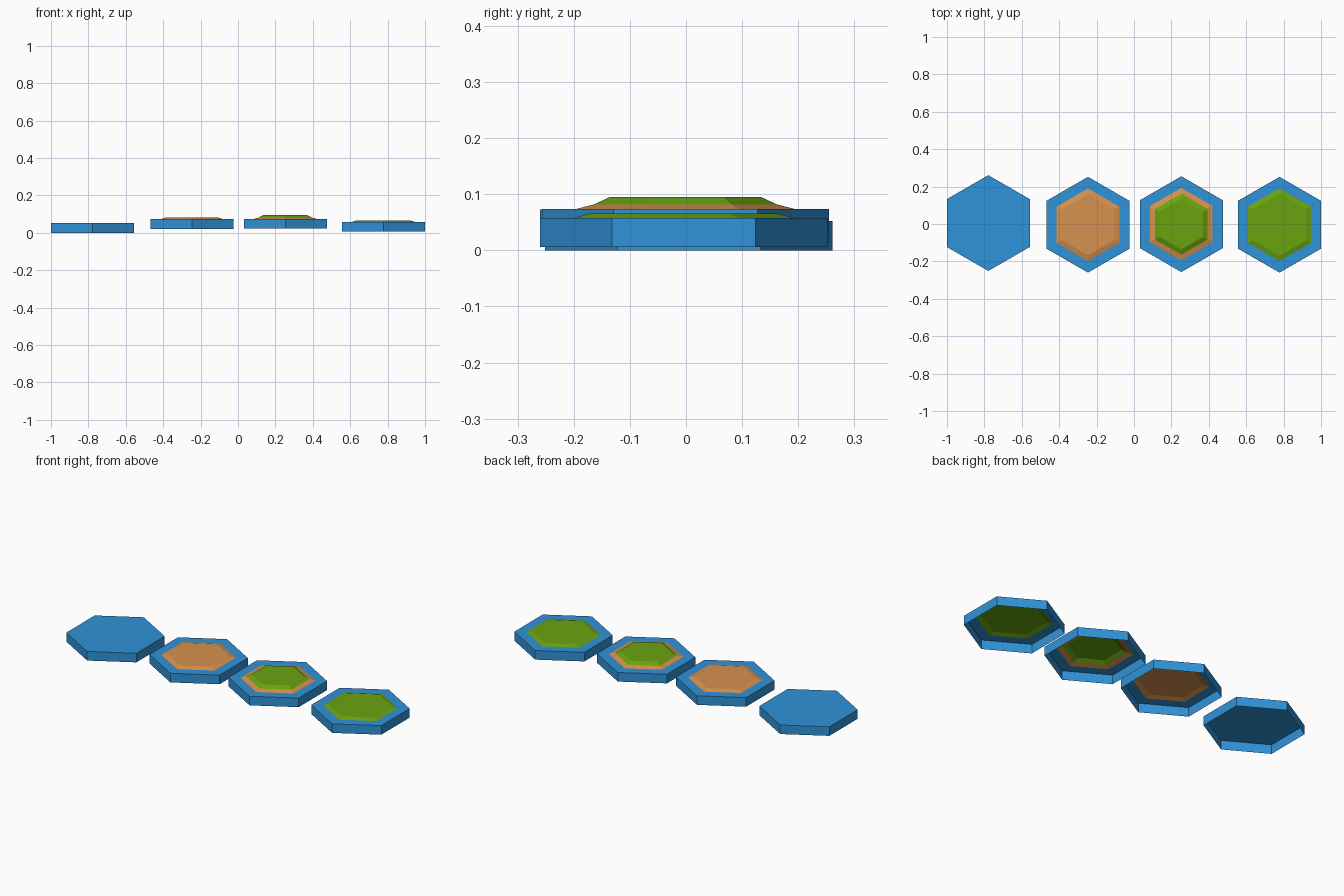
import bpy, bmesh
from math import sin, cos, pi

cube = bpy.data.objects.get("Cube")
if cube:
    bpy.data.objects.remove(cube)


def material(name, rgb):
    m = bpy.data.materials.new(name)
    m.use_nodes = True
    m.diffuse_color = (*rgb, 1)
    m.node_tree.nodes["Principled BSDF"].inputs["Base Color"].default_value = (*rgb, 1)
    return m


WATER = material("water_blue", (0.03, 0.293, 0.69))
SAND = material("sand_tan", (0.67, 0.285, 0.077))
GRASS = material("grass_green", (0.142, 0.37, 0.005))


def hex_tile(name, location, steps):
    """Hollow hexagonal shell, open below. Each step is (radius, height, material);
    the material covers the band leading up to that ring, the last one also the cap."""
    mesh = bpy.data.meshes.new(name)
    obj = bpy.data.objects.new(name, mesh)
    bpy.context.collection.objects.link(obj)
    mats = list(dict.fromkeys(s[2] for s in steps))
    for m in mats:
        mesh.materials.append(m)
    bm = bmesh.new()
    previous = None
    for radius, height, mat in steps:
        ring = [bm.verts.new((radius * sin(-i * pi / 3), radius * cos(i * pi / 3), height))
                for i in range(6)]
        if previous:
            for i in range(6):
                j = (i + 1) % 6
                face = bm.faces.new((previous[i], previous[j], ring[j], ring[i]))
                face.material_index = mats.index(mat)
        previous = ring
    cap = bm.faces.new(previous)
    cap.material_index = mats.index(steps[-1][2])
    bm.to_mesh(mesh)
    bm.free()
    obj.location = location
    return obj


# Shared profiles: base walls and rim, then raised land
R, H = 0.256, 0.052
base = [(R, 0, WATER), (R, H, WATER)]
rim = base + [(0.194, H, WATER)]
beach = rim + [(0.163, H + 0.008, SAND)]
meadow = rim + [(0.166, H + 0.008, GRASS)]
hill = beach + [(0.135, H + 0.021, GRASS)]

# The four tiles, bobbing at slightly different heights
hex_tile("water_tile", (-0.779, 0.005, 0), base)
hex_tile("sand_tile", (-0.246, -0.004, 0.021), beach)
hex_tile("hill_tile", (0.253, -0.001, 0.022), hill)
hex_tile("grass_tile", (0.778, -0.004, 0.006), meadow)
